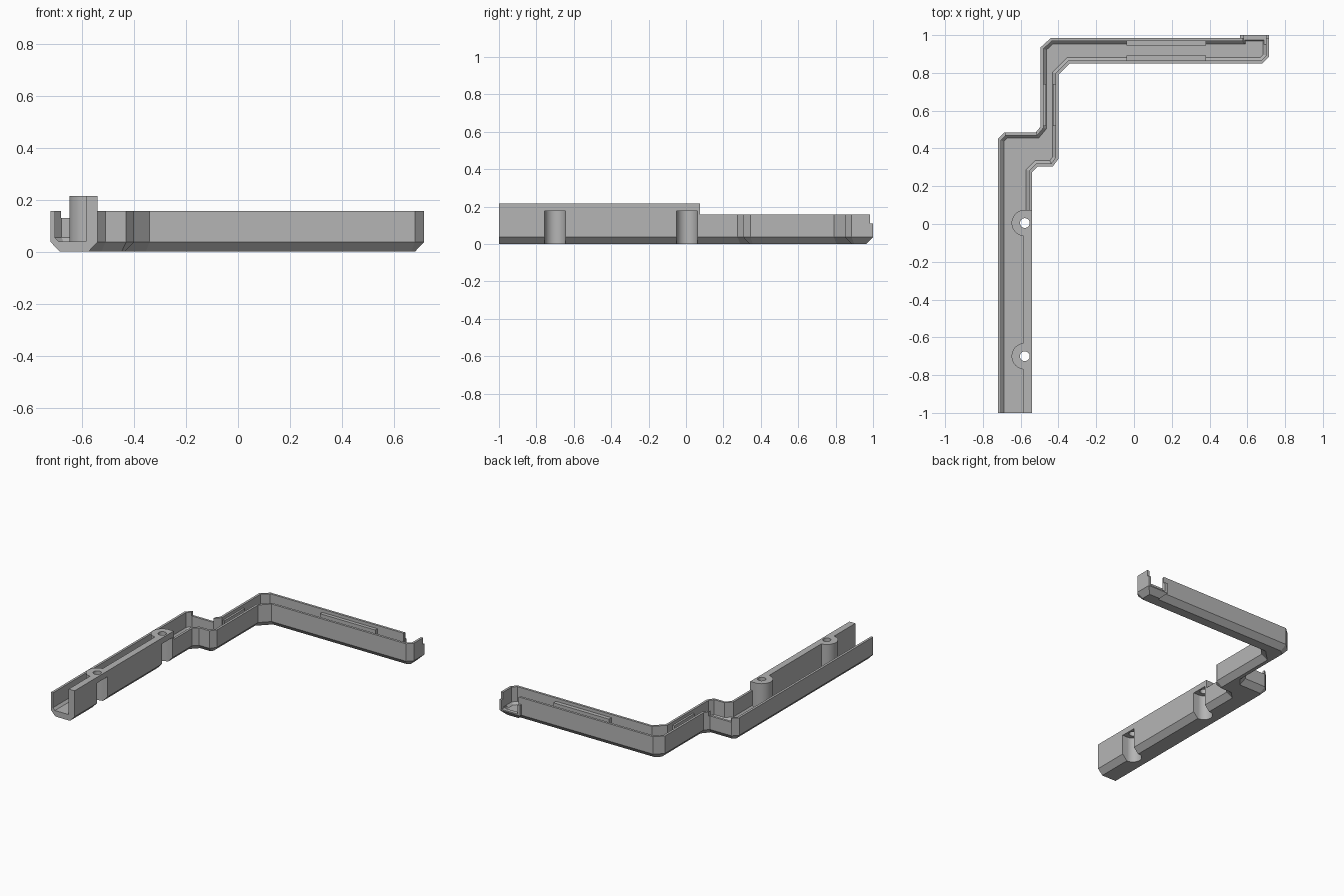
import bpy, bmesh, math
from mathutils import Vector

cube = bpy.data.objects.get("Cube")
if cube:
    bpy.data.objects.remove(cube, do_unlink=True)

grey = bpy.data.materials.new("plain_grey")
grey.use_nodes = True
COLOUR = (0.46, 0.46, 0.46, 1)
grey.diffuse_color = COLOUR
grey.node_tree.nodes["Principled BSDF"].inputs["Base Color"].default_value = COLOUR


def finish(name, bm):
    bmesh.ops.recalc_face_normals(bm, faces=bm.faces)
    mesh = bpy.data.meshes.new(name)
    bm.to_mesh(mesh)
    bm.free()
    obj = bpy.data.objects.new(name, mesh)
    bpy.context.collection.objects.link(obj)
    mesh.materials.append(grey)
    return obj


def stack(name, rings):
    """Closed solid from matching rings of points."""
    bm = bmesh.new()
    loops = [[bm.verts.new(p) for p in ring] for ring in rings]
    n = len(loops[0])
    for a, b in zip(loops, loops[1:]):
        for i in range(n):
            j = (i + 1) % n
            bm.faces.new((a[i], a[j], b[j], b[i]))
    bm.faces.new(loops[0][::-1])
    bm.faces.new(loops[-1])
    return finish(name, bm)


def prism(name, pts, z0, z1):
    return stack(name, [[(x, y, z) for x, y in pts] for z in (z0, z1)])


def box(name, x0, x1, y0, y1, z0, z1):
    return prism(name, [(x0, y0), (x1, y0), (x1, y1), (x0, y1)], z0, z1)


def arc(cx, cy, r, a0, a1, steps):
    angles = [math.radians(a0 + (a1 - a0) * i / steps) for i in range(steps + 1)]
    return [(cx + r * math.cos(a), cy + r * math.sin(a)) for a in angles]


def cut(obj, cutters):
    """Subtract each cutter for good, then drop it."""
    for cutter in cutters:
        bpy.context.view_layer.objects.active = obj
        mod = obj.modifiers.new("cut", 'BOOLEAN')
        mod.operation = 'DIFFERENCE'
        mod.solver = 'EXACT'
        mod.object = cutter
        bpy.ops.object.modifier_apply(modifier=mod.name)
        bpy.data.objects.remove(cutter, do_unlink=True)


def inset(pts, d):
    """Mitred inward offset of a clockwise outline."""
    out = []
    for i, p in enumerate(pts):
        p = Vector(p)
        a = (p - Vector(pts[i - 1])).normalized()
        b = (Vector(pts[(i + 1) % len(pts)]) - p).normalized()
        na, nb = Vector((a.y, -a.x)), Vector((b.y, -b.x))
        out.append(p + (na + nb) * (d / (1 + na.dot(nb))))
    return out


# Channel: one outline, stepped up as floor, chamfer, wall and hollow
OUTLINE = [(-0.72, -1.1), (-0.72, 0.45), (-0.685, 0.485), (-0.52, 0.485),
           (-0.495, 0.515), (-0.495, 0.935), (-0.44, 0.985), (0.56, 0.985),
           (0.56, 1.0), (0.715, 1.0), (0.715, 0.885), (0.68, 0.85),
           (-0.34, 0.85), (-0.40, 0.79), (-0.40, 0.345), (-0.43, 0.305),
           (-0.51, 0.305), (-0.54, 0.275), (-0.54, -1.1)]
TOP = 0.157
SECTION = [(0.035, 0), (0, 0.037), (0, TOP), (0.016, TOP), (0.016, 0.055), (0.031, 0.04)]
channel = stack("channel", [[(p.x, p.y, z) for p in inset(OUTLINE, d)] for d, z in SECTION])

# Thick tall wall and the two screw bosses
BOSS_X, EDGE, TALL = -0.578, -0.54, 0.215
BOSS_YS = (-0.70, 0.005)
tall_wall = box("tall_wall", -0.585, EDGE, -1, 0.06, 0.038, TALL)
bosses = []
for y in BOSS_YS:
    shape = [(EDGE, y + 0.07)] + arc(BOSS_X, y, 0.07, 90, 270, 20) + [(EDGE, y - 0.07)]
    bosses.append(prism("screw_boss", shape, 0.038, TALL))


# Screw recesses open below and outward, with a small hole through the top
def recess(y):
    shape = [(EDGE + 0.1, y + 0.056)] + arc(BOSS_X, y, 0.056, 90, 270, 20) + [(EDGE + 0.1, y - 0.056)]
    return prism("recess_cutter", shape, -0.1, 0.175)


def hole(y):
    return prism("hole_cutter", arc(BOSS_X, y, 0.026, 0, 345, 23), 0.1, 0.3)


cut(channel, [recess(y) for y in BOSS_YS])
cut(tall_wall, [f(y) for y in BOSS_YS for f in (recess, hole)])
for boss, y in zip(bosses, BOSS_YS):
    cut(boss, [recess(y), hole(y)])

# Open front end, low wall at the shoulder, and notch at the far end
cut(channel, [
    box("end_cutter", -0.9, -0.4, -1.3, -1, -0.1, 0.4),
    box("shoulder_cutter", -0.68, -0.515, 0.455, 0.55, 0.13, 0.3),
    box("notch_cutter", 0.58, 0.698, 0.95, 1.1, 0.045, 0.3),
    box("tip_cutter", 0.5, 0.8, 0.985, 1.1, 0.11, 0.3),
])

# Retaining ribs on facing walls
for y0, y1 in ((0.862, 0.893), (0.945, 0.975)):
    box("long_rib", -0.04, 0.38, y0, y1, 0.1, 0.135)
for x0, x1 in ((-0.485, -0.466), (-0.429, -0.41)):
    box("short_rib", x0, x1, 0.52, 0.74, 0.1, 0.135)

# Smooth the round bosses, keep all edges crisp
for obj in [tall_wall] + bosses + [channel]:
    bpy.ops.object.select_all(action='DESELECT')
    obj.select_set(True)
    bpy.context.view_layer.objects.active = obj
    bpy.ops.object.shade_smooth_by_angle(angle=math.radians(25))
